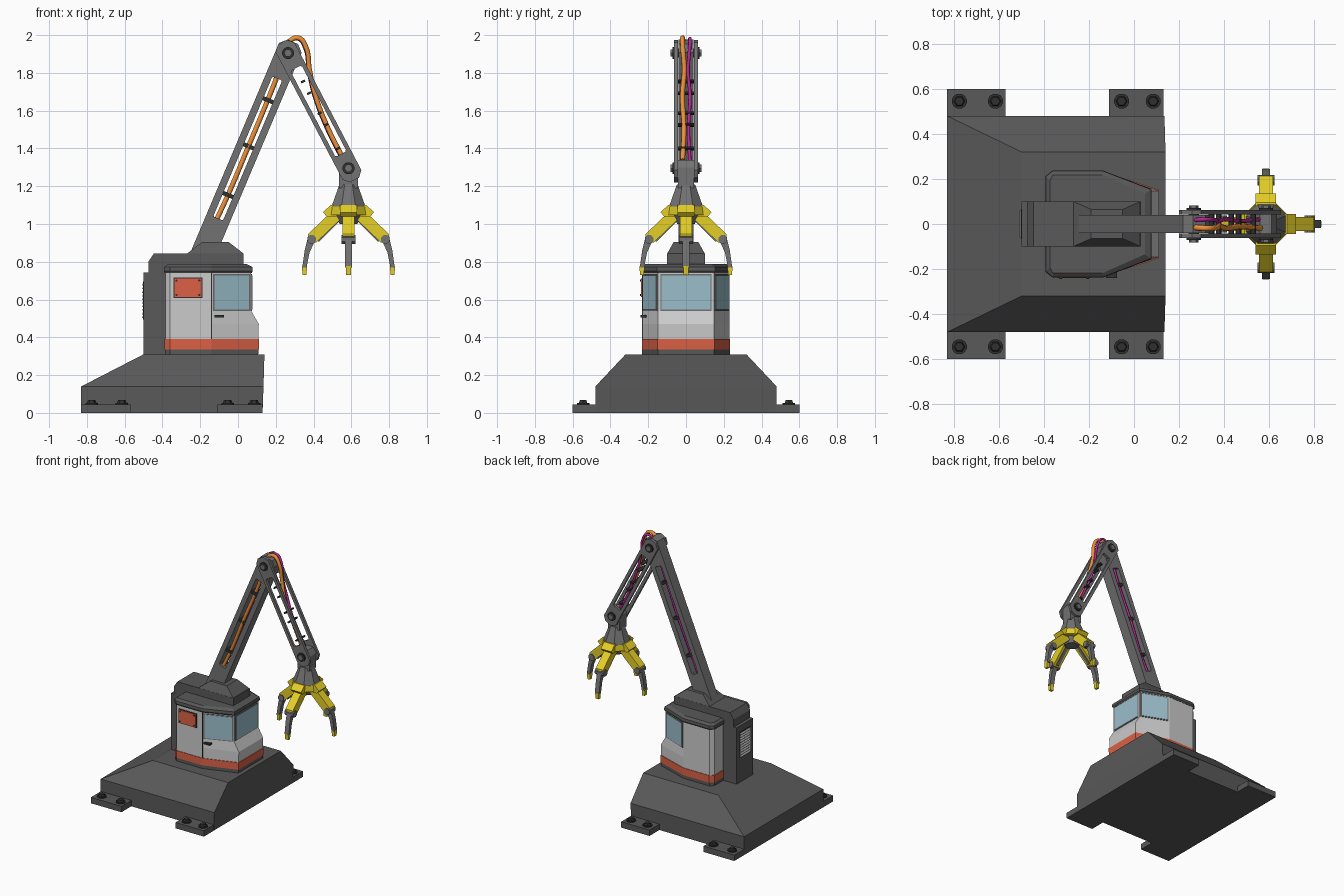
import bpy, bmesh, math
from mathutils import Matrix, Vector

if "Cube" in bpy.data.objects:
    bpy.data.objects.remove(bpy.data.objects["Cube"])


def mat(name, r, g, b):
    m = bpy.data.materials.new(name)
    m.diffuse_color = (r, g, b, 1)
    m.use_nodes = True
    m.node_tree.nodes["Principled BSDF"].inputs["Base Color"].default_value = m.diffuse_color
    return m


DARK = mat("dark_grey", .10, .10, .10)
STEEL = mat("steel", .17, .17, .17)
BLACK = mat("black", .03, .03, .03)
PALE = mat("pale_grey", .6, .6, .6)
RED = mat("red", .72, .12, .06)
GLASS = mat("glass", .33, .52, .6)
YELLOW = mat("yellow", .78, .62, .02)
ORANGE = mat("orange", .85, .28, .04)
MAGENTA = mat("magenta", .5, .02, .32)


def finish(name, bm, m):
    bmesh.ops.recalc_face_normals(bm, faces=bm.faces)
    me = bpy.data.meshes.new(name)
    bm.to_mesh(me)
    bm.free()
    me.materials.append(m)
    ob = bpy.data.objects.new(name, me)
    bpy.context.collection.objects.link(ob)
    return ob


def loft(name, rings, m):
    """Closed solid through rings of equal point count."""
    bm = bmesh.new()
    vs = [[bm.verts.new(p) for p in r] for r in rings]
    n = len(vs[0])
    for a, b in zip(vs, vs[1:]):
        for i in range(n):
            bm.faces.new((a[i], a[(i + 1) % n], b[(i + 1) % n], b[i]))
    bm.faces.new(vs[0])
    bm.faces.new(vs[-1])
    return finish(name, bm, m)


def rect(z, x0, x1, y):
    return [(x0, -y, z), (x1, -y, z), (x1, y, z), (x0, y, z)]


def prism(name, pts, y0, y1, m):
    """Side profile in x-z, extruded along y."""
    return loft(name, [[(x, y, z) for x, z in pts] for y in (y0, y1)], m)


def box(name, x0, x1, y0, y1, z0, z1, m):
    return prism(name, [(x0, z0), (x1, z0), (x1, z1), (x0, z1)], y0, y1, m)


def cone(name, c, r1, r2, h, n, m, axis="Z"):
    bm = bmesh.new()
    bmesh.ops.create_cone(bm, cap_ends=True, segments=n, radius1=r1, radius2=r2, depth=h)
    rot = Matrix.Rotation(math.pi / n, 4, 'Z')
    if axis == "Y":
        rot = Matrix.Rotation(math.pi / 2, 4, 'X') @ rot
    bm.transform(Matrix.Translation(c) @ rot)
    return finish(name, bm, m)


def octo(s0, s1, h, c):
    return [(s0 + c, -h), (s1 - c, -h), (s1, -h + c), (s1, h - c),
            (s1 - c, h), (s0 + c, h), (s0, h - c), (s0, -h + c)]


def along(A, B, pts):
    """Map (along, across) points of an arm from A to B into x-z."""
    d = (Vector(B) - Vector(A)).normalized()
    n = Vector((-d.y, d.x))
    return [tuple(Vector(A) + d * s + n * w) for s, w in pts]


def slotted(name, A, B, outer, inner, y0, y1, m):
    """Arm plate with a through slot."""
    bm = bmesh.new()
    o0, i0, i1, o1 = [[bm.verts.new((x, y, z)) for x, z in along(A, B, p)]
                      for p, y in ((outer, y0), (inner, y0), (inner, y1), (outer, y1))]
    for a, b in ((o0, i0), (i0, i1), (i1, o1), (o1, o0)):
        for k in range(8):
            j = (k + 1) % 8
            bm.faces.new((a[k], a[j], b[j], b[k]))
    return finish(name, bm, m)


# base and bolted feet
loft("base", [rect(0, -.83, .13, .48), rect(.14, -.83, .135, .48), rect(.31, -.5, .14, .32)], DARK)
for s in (-1, 1):
    for x0, x1 in ((-.83, -.57), (-.11, .13)):
        box("foot", x0, x1, s * .46, s * .6, 0, .045, DARK)
        for x in (x0 + .055, x1 - .045):
            cone("foot_washer", (x, s * .545, .048), .034, .034, .01, 12, BLACK)
            cone("foot_bolt", (x, s * .545, .056), .028, .02, .022, 6, BLACK)


# cab: faceted plan lofted through its heights
def cab(z, xf, o=0.0):
    half = [(xf + o, .147 + o), (-.14, .23 + o), (-.36, .23 + o), (-.385 - o, .205 + o)]
    return [(x, -y, z) for x, y in half] + [(x, y, z) for x, y in reversed(half)]


loft("cab_body", [cab(.31, .105), cab(.47, .11), cab(.54, .07), cab(.745, .07)], PALE)
loft("cab_sill", [cab(.305, .105, .002), cab(.337, .106, .002)], DARK)
loft("cab_stripe", [cab(.335, .106, .004), cab(.39, .108, .004)], RED)
loft("cab_roof", [cab(.74, .07, .002), cab(.75, .07, .008), cab(.772, .07, .006), cab(.787, .06, -.012)], DARK)

# windows: front pane and one on each angled side, with thin frames
for nm, g, t, m in (("window_frame", 0, .003, STEEL), ("window", .007, .006, GLASS)):
    box("front_" + nm, .06, .07 + t, -.136 + g, .136 - g, .54 + g, .735 - g, m)
    a, b = Vector((-.14, .23)), Vector((.07, .147))
    d = (b - a).normalized()
    n = Vector((-d.y, d.x))
    p, q = a + d * (.008 + g), b - d * (.008 + g)
    foot = [p - n * .01, q - n * .01, q + n * t, p + n * t]
    for s in (-1, 1):
        loft("side_" + nm, [[(v.x, s * v.y, z) for v in foot] for z in (.54 + g, .735 - g)], m)

# door seam, handle and red hatch on the front-facing side
box("door_seam", -.143, -.138, -.233, -.22, .39, .74, BLACK)
box("door_handle", -.125, -.075, -.24, -.205, .505, .517, BLACK)
box("hatch_frame", -.342, -.188, -.234, -.22, .608, .717, BLACK)
box("hatch", -.337, -.193, -.239, -.22, .613, .712, RED)
for x in (-.325, -.205):
    for z in (.625, .70):
        cone("hatch_screw", (x, -.24, z), .006, .006, .006, 8, BLACK, "Y")

# rear power unit with louvres
box("rear_unit", -.5, -.37, -.1, .1, .31, .742, DARK)
box("grille_back", -.502, -.49, -.066, .066, .495, .695, BLACK)
for i in range(10):
    z = .503 + i * .019
    prism("grille_slat", [(-.495, z), (-.508, z), (-.503, z + .013), (-.495, z + .013)], -.062, .062, PALE)

# shoulder housing
loft("shoulder_lower", [rect(.742, -.475, .03, .1), rect(.80, -.475, .03, .1), rect(.845, -.445, .03, .1)], DARK)
loft("shoulder_upper", [rect(.843, -.27, .03, .1), rect(.905, -.19, -.05, .065)], DARK)

# arms
S, E, W = (-.16, .9), (.265, 1.905), (.585, 1.295)
LU, LF = math.dist(S, E), math.dist(E, W)
slotted("upper_arm", S, E, octo(-.12, LU + .065, .065, .035), octo(.14, .945, .028, .006), -.041, .041, STEEL)
for s in (-1, 1):
    slotted("forearm_plate", E, W, octo(-.065, LF + .07, .056, .03),
            octo(.09, LF - .085, .033, .008), s * .043, s * .063, STEEL)
    for x, z in (E, W):
        cone("joint_washer", (x, s * .066, z), .032, .032, .012, 16, BLACK, "Y")
        cone("joint_bolt", (x, s * .074, z), .022, .022, .014, 6, STEEL, "Y")
for x, z in (E, W):
    cone("joint_pin", (x, 0, z), .025, .025, .12, 12, BLACK, "Y")
for s in (.275, .555, .82):
    prism("upper_arm_clamp", along(S, E, octo(s - .011, s + .011, .034, .004)), -.03, .03, BLACK)
for s in (.17, .24, .36, .43, .57):
    prism("forearm_crossbar", along(E, W, octo(s - .006, s + .006, .012, .002)), -.046, .046, BLACK)


# hoses through the arms
def hose(name, pts, r, m):
    cu = bpy.data.curves.new(name, 'CURVE')
    cu.dimensions = '3D'
    cu.bevel_depth, cu.bevel_resolution, cu.resolution_u = r, 2, 6
    cu.use_fill_caps = True
    sp = cu.splines.new('BEZIER')
    sp.bezier_points.add(len(pts) - 1)
    for bp, p in zip(sp.bezier_points, pts):
        bp.co = p
        bp.handle_left_type = bp.handle_right_type = 'AUTO'
    cu.materials.append(m)
    bpy.context.collection.objects.link(bpy.data.objects.new(name, cu))


path = [(-.11, 1.03), (-.05, 1.16), (.055, 1.41), (.155, 1.65), (.21, 1.79), (.262, 1.955), (.32, 1.985),
        (.362, 1.93), (.378, 1.82), (.41, 1.68), (.475, 1.51), (.56, 1.34)]
wave = [0, .004, -.003, .003, 0, 0, -.004, -.002, .006, -.004, .004, -.003]
hose("orange_hose", [(x, -.015 + w, z) for (x, z), w in zip(path, wave)], .013, ORANGE)
hose("magenta_hose", [(x - .006, .017 - w, z - .004) for (x, z), w in zip(path, wave)], .009, MAGENTA)

# gripper head
prism("wrist_block", [(.535, 1.19), (.635, 1.19), (.635, 1.3), (.61, 1.34), (.56, 1.34), (.535, 1.3)],
      -.042, .042, STEEL)
cone("gripper_head", (.585, 0, 1.15), .098, .052, .12, 8, STEEL)
cone("gripper_collar", (.585, 0, 1.07), .105, .1, .045, 8, YELLOW)
cone("gripper_core", (.585, 0, 1.025), .05, .075, .05, 8, STEEL)

# four fingers around the head
for k in range(4):
    bar = along((.05, 1.06), (.195, .922), octo(0, .205, .031, .008))
    rod = along((.05, 1.03), (.17, .91), octo(0, .165, .012, .003))
    parts = [
        prism("finger_flap", [(.06, 1.1), (.095, 1.1), (.135, 1.062), (.115, 1.04), (.06, 1.04)], -.045, .045, YELLOW),
        prism("finger_arm", bar, -.031, .031, YELLOW),
        prism("finger_rod", rod, -.012, .012, STEEL),
        cone("finger_knuckle", (.195, 0, .918), .025, .025, .076, 8, STEEL, "Y"),
        prism("finger_claw", [(.172, .93), (.212, .94), (.232, .86), (.245, .77), (.222, .77), (.206, .85),
                              (.185, .895)], -.018, .018, STEEL),
        prism("finger_tip", [(.219, .778), (.247, .778), (.243, .73), (.223, .73)], -.014, .014, YELLOW)]
    for ob in parts:
        ob.data.transform(Matrix.Translation((.585, 0, 0)) @ Matrix.Rotation(k * math.pi / 2, 4, 'Z'))
